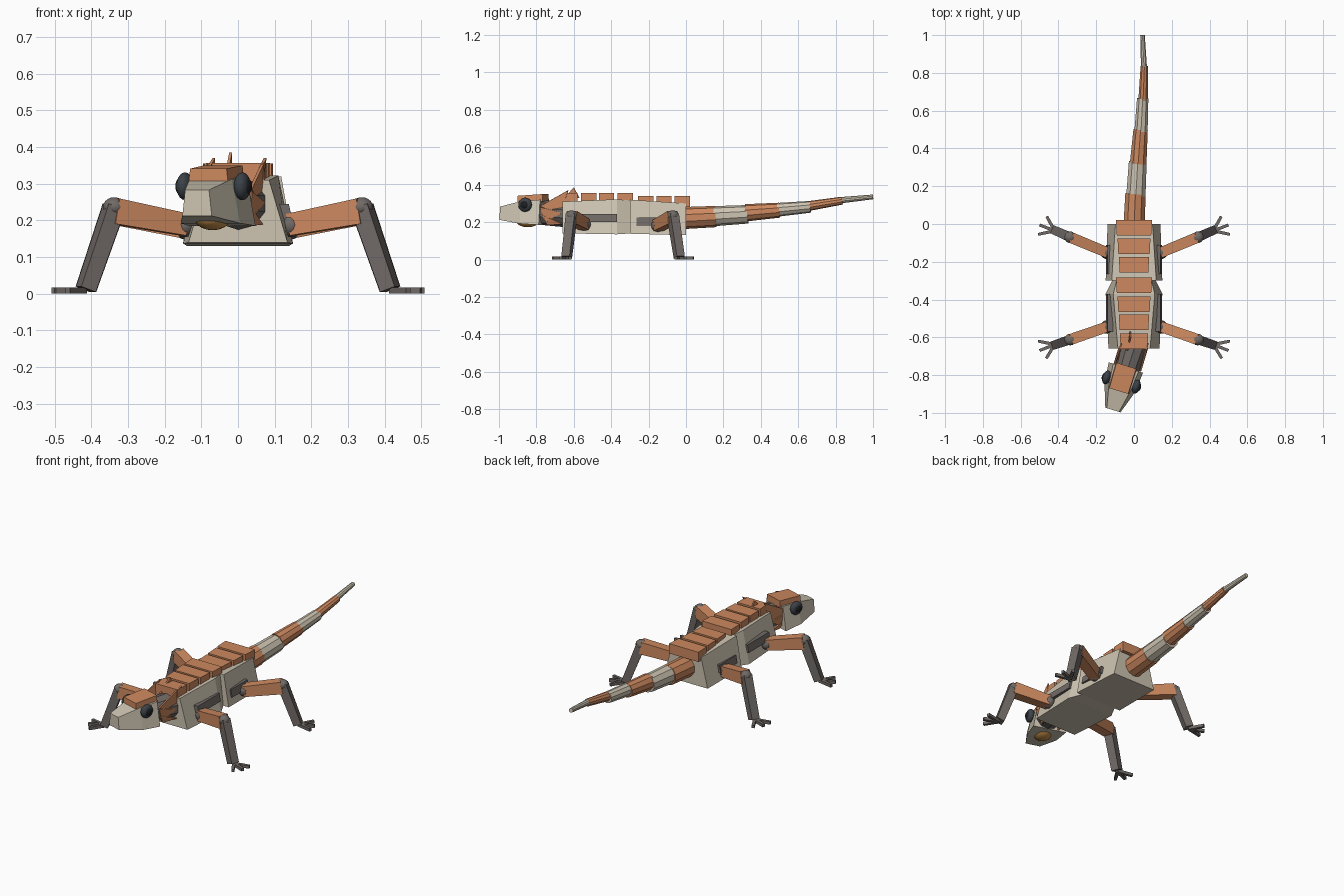
import bpy, bmesh, math
from mathutils import Vector, Matrix

if "Cube" in bpy.data.objects:
    bpy.data.objects.remove(bpy.data.objects["Cube"])


def material(name, rgb):
    m = bpy.data.materials.new(name)
    m.diffuse_color = (*rgb, 1)
    m.use_nodes = True
    m.node_tree.nodes["Principled BSDF"].inputs["Base Color"].default_value = m.diffuse_color
    return m


CREAM = material("cream", (0.61, 0.55, 0.44))
ORANGE = material("orange", (0.61, 0.25, 0.115))
GRAY = material("warm gray", (0.165, 0.145, 0.135))
SLATE = material("dark slate", (0.045, 0.055, 0.065))
BLACK = material("black", (0.012, 0.013, 0.015))
GOLD = material("gold", (0.57, 0.28, 0.07))


def finish(name, bm, mat, smooth=False):
    bmesh.ops.recalc_face_normals(bm, faces=bm.faces)
    me = bpy.data.meshes.new(name)
    bm.to_mesh(me)
    bm.free()
    me.materials.append(mat)
    ob = bpy.data.objects.new(name, me)
    bpy.context.collection.objects.link(ob)
    if smooth:
        for p in me.polygons:
            p.use_smooth = True
    return ob


def loft(name, rings, mat):
    """Skin a closed solid through rings with equal point counts."""
    bm = bmesh.new()
    vs = [[bm.verts.new(p) for p in r] for r in rings]
    n = len(rings[0])
    for a, b in zip(vs, vs[1:]):
        for i in range(n):
            j = (i + 1) % n
            bm.faces.new((a[i], a[j], b[j], b[i]))
    bm.faces.new(vs[0])
    bm.faces.new(vs[-1])
    return finish(name, bm, mat)


def beam(name, a, b, size_a, size_b, mat, sides=4):
    """Tapered bar between two points; sizes are (width, height)."""
    a, b = Vector(a), Vector(b)
    d = (b - a).normalized()
    u = d.cross(Vector((0, 0, 1))).normalized()
    v = u.cross(d)
    rings = []
    for p, (w, h) in ((a, size_a), (b, size_b)):
        k = 1 / math.cos(math.pi / sides) / 2
        angles = [(i + 0.5) * math.tau / sides for i in range(sides)]
        rings.append([p + u * w * k * math.cos(t) + v * h * k * math.sin(t) for t in angles])
    return loft(name, rings, mat)


def section(y, bottom, top, z0, z1):
    return [(-bottom, y, z0), (bottom, y, z0), (top, y, z1), (-top, y, z1)]


def ball(name, loc, scale, mat, rot=0):
    bm = bmesh.new()
    mtx = Matrix.Translation(loc) @ Matrix.Rotation(rot, 4, 'Z') @ Matrix.Diagonal((*scale, 1))
    bmesh.ops.create_uvsphere(bm, u_segments=14, v_segments=10, radius=1, matrix=mtx)
    return finish(name, bm, mat, True)


def fin(name, pts, mat=ORANGE):
    """Thin triangular plate."""
    p = [Vector(q) for q in pts]
    n = (p[1] - p[0]).cross(p[2] - p[0]).normalized() * 0.004
    return loft(name, [[q - n for q in p], [q + n for q in p]], mat)


# Torso: two overlapping tapered shells
loft("front_body", [section(-0.66, 0.135, 0.085, 0.14, 0.31),
                    section(-0.37, 0.15, 0.11, 0.135, 0.322),
                    section(-0.29, 0.11, 0.09, 0.14, 0.315)], CREAM)
loft("rear_body", [section(-0.30, 0.15, 0.118, 0.138, 0.32),
                   section(0.0, 0.14, 0.098, 0.13, 0.30)], CREAM)

# Back plates
plates = [(-0.62, 0.075, 0.315), (-0.52, 0.08, 0.315), (-0.425, 0.087, 0.315), (-0.325, 0.095, 0.313),
          (-0.215, 0.08, 0.297), (-0.118, 0.087, 0.297), (-0.02, 0.095, 0.297)]
for y, w, z in plates:
    loft("back_plate", [section(y - 0.041, w - 0.004, w - 0.004, z - 0.015, z + 0.042),
                        section(y + 0.041, w, w, z - 0.015, z + 0.042)], ORANGE)

# Tail segments: start, end, start radius, end radius
tail = [((0, -0.01, 0.222), (0.008, 0.16, 0.23), 0.056, 0.054),
        ((0.01, 0.15, 0.232), (0.02, 0.33, 0.242), 0.051, 0.047),
        ((0.022, 0.32, 0.25), (0.035, 0.50, 0.264), 0.044, 0.038),
        ((0.037, 0.49, 0.266), (0.046, 0.665, 0.282), 0.035, 0.03),
        ((0.048, 0.655, 0.286), (0.055, 0.835, 0.315), 0.025, 0.02),
        ((0.053, 0.825, 0.317), (0.045, 1.0, 0.335), 0.016, 0.012)]
for i, (a, b, ra, rb) in enumerate(tail):
    beam("tail_segment", a, b, (ra * 2,) * 2, (rb * 2,) * 2, (ORANGE, CREAM)[i % 2], 10)

# Neck
beam("neck", (0.01, -0.63, 0.245), (-0.04, -0.79, 0.25), (0.14, 0.14), (0.12, 0.12), GRAY, 10)

# Head, built along -y then turned to one side
YAW = math.radians(-17)
TURN = Matrix.Translation((-0.043, -0.76, 0)) @ Matrix.Rotation(YAW, 4, 'Z')


def turned(ring):
    return [TURN @ Vector(p) for p in ring]


loft("head", [turned(section(0.0, 0.095, 0.07, 0.185, 0.32)),
              turned(section(-0.11, 0.085, 0.06, 0.192, 0.312)),
              turned(section(-0.235, 0.042, 0.034, 0.212, 0.283))], CREAM)
loft("head_cap", [turned(section(0.01, 0.058, 0.055, 0.31, 0.35)),
                  turned(section(-0.13, 0.056, 0.052, 0.305, 0.341))], ORANGE)
ball("throat_pouch", TURN @ Vector((0, -0.09, 0.208)), (0.05, 0.066, 0.035), GOLD, YAW)
for s in (-1, 1):
    ball("eye", TURN @ Vector((s * 0.082, -0.08, 0.293)), (0.022, 0.038, 0.038), SLATE, YAW)
    ball("pupil", TURN @ Vector((s * 0.096, -0.08, 0.293)), (0.012, 0.022, 0.022), BLACK, YAW)


# Neck frill: side fins on both sides and a crest spike
def neck_side(s, out, y, z):
    return (-0.02 + (y + 0.71) * 0.3 + s * out, y, z)


for s in (-1, 1):
    fin("frill_upper", [neck_side(s, 0.075, -0.78, 0.285), neck_side(s, 0.065, -0.67, 0.24),
                        neck_side(s, 0.07, -0.63, 0.37)])
    fin("frill_middle", [neck_side(s, 0.075, -0.78, 0.28), neck_side(s, 0.065, -0.75, 0.20),
                         neck_side(s, 0.075, -0.66, 0.25)])
    fin("frill_lower", [neck_side(s, 0.07, -0.77, 0.24), neck_side(s, 0.055, -0.74, 0.185),
                        neck_side(s, 0.07, -0.66, 0.19)])
fin("crest_spike", [(-0.035, -0.67, 0.31), (-0.02, -0.57, 0.33), (-0.02, -0.60, 0.385)])

# Legs: hip, knee, ankle and three toes per corner
legs = {
    "front": dict(hip=(0.145, -0.545, 0.188), knee=(0.338, -0.612, 0.225), ankle=(0.415, -0.638, 0.012),
                  toes=[(0.508, -0.62), (0.50, -0.67), (0.465, -0.712)], pad=(-0.57, -0.37, 0.222)),
    "rear": dict(hip=(0.145, -0.15, 0.182), knee=(0.338, -0.07, 0.225), ankle=(0.415, -0.036, 0.012),
                 toes=[(0.508, -0.055), (0.50, -0.005), (0.462, 0.04)], pad=(-0.265, -0.11, 0.203)),
}
for part, L in legs.items():
    for s in (-1, 1):
        def m(p):
            return Vector((p[0] * s, p[1], p[2]))
        hip, knee, ankle = m(L["hip"]), m(L["knee"]), m(L["ankle"])
        ball(part + "_hip_joint", hip, (0.032, 0.036, 0.034), GRAY)
        beam(part + "_upper_leg", hip, knee, (0.056, 0.06), (0.058, 0.07), ORANGE)
        top = knee + Vector((0, 0, 0.012))
        ball(part + "_knee_joint", top, (0.031, 0.031, 0.026), GRAY)
        beam(part + "_lower_leg", top, ankle, (0.05, 0.05), (0.046, 0.044), GRAY)
        for x, y in L["toes"]:
            start = m((0.42, L["ankle"][1], 0.0085))
            beam(part + "_toe", start, m((x, y, 0.0085)), (0.018, 0.017), (0.015, 0.017), GRAY)
        # Flank pad leaning with the torso side
        y0, y1, z = L["pad"]
        loft(part + "_flank_pad", [[m((0.115, y, z - 0.022)), m((0.148, y, z - 0.022)),
                                    m((0.139, y, z + 0.022)), m((0.11, y, z + 0.022))]
                                   for y in (y0, y1)], GRAY)
